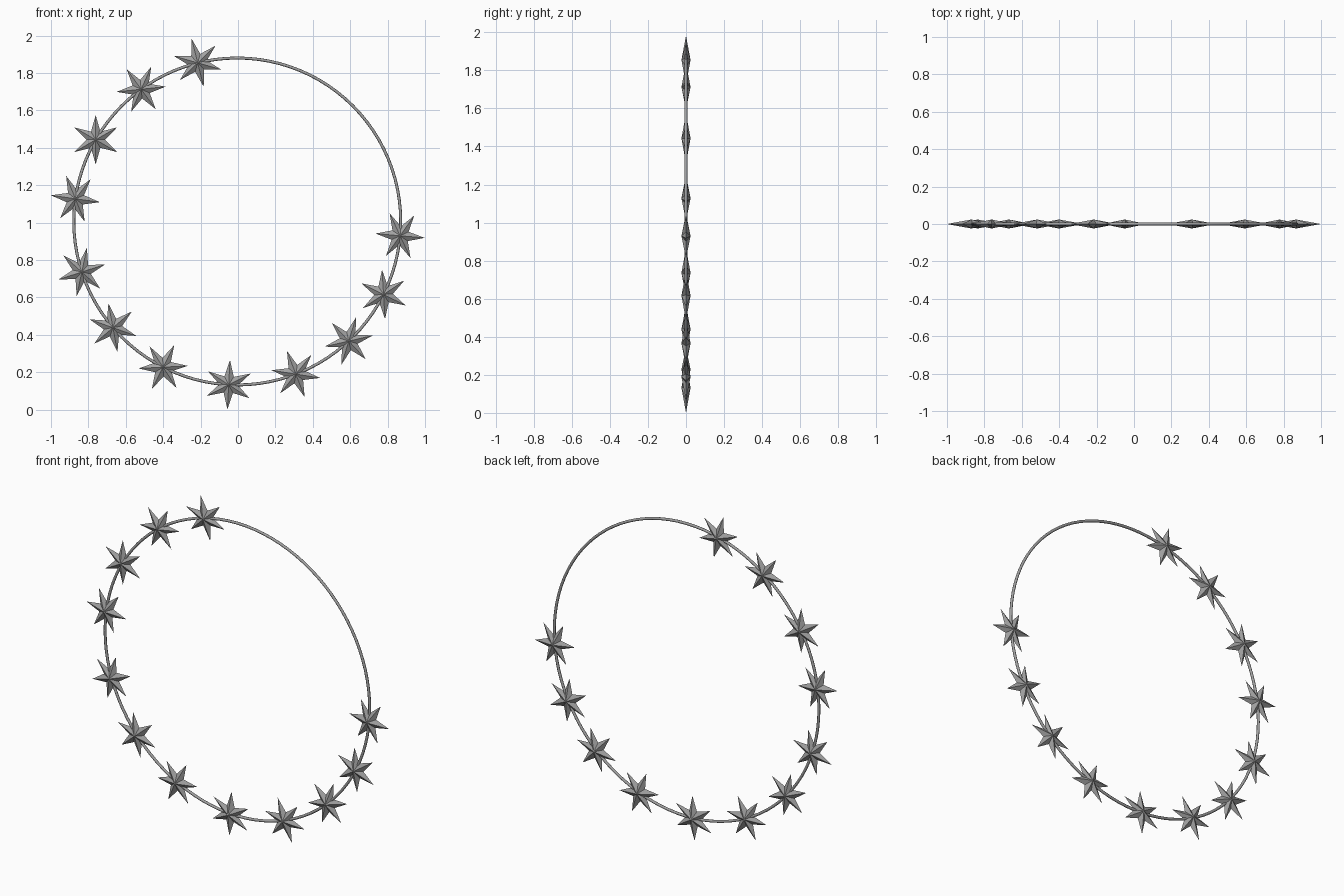
import bpy, bmesh
from math import cos, sin, pi, radians

cube = bpy.data.objects.get("Cube")
if cube:
    bpy.data.objects.remove(cube)

CX, CZ, RING = -0.004, 1.006, 0.874
TIP, NOTCH, DEPTH, POINTS = 0.132, 0.05, 0.024, 6

metal = bpy.data.materials.new("grey metal")
metal.use_nodes = True
grey = (0.36, 0.36, 0.36, 1)
metal.diffuse_color = grey
metal.node_tree.nodes["Principled BSDF"].inputs["Base Color"].default_value = grey

# Thin wire hoop, standing upright
bpy.ops.mesh.primitive_torus_add(location=(CX, 0, CZ), rotation=(pi / 2, 0, 0),
                                 major_radius=RING, minor_radius=0.008,
                                 major_segments=96, minor_segments=10)
hoop = bpy.context.object
hoop.name = "hoop"
hoop.data.materials.append(metal)
bpy.ops.object.shade_smooth()

# Faceted star: zigzag outline joined to a front and a back peak
bm = bmesh.new()
rim = []
for i in range(POINTS * 2):
    r = NOTCH if i % 2 else TIP
    a = pi * i / POINTS
    rim.append(bm.verts.new((r * cos(a), 0, r * sin(a))))
for y in (-DEPTH, DEPTH):
    peak = bm.verts.new((0, y, 0))
    for i, v in enumerate(rim):
        bm.faces.new((v, rim[(i + 1) % len(rim)], peak))
bmesh.ops.recalc_face_normals(bm, faces=bm.faces)
star_mesh = bpy.data.meshes.new("star")
bm.to_mesh(star_mesh)
bm.free()
star_mesh.materials.append(metal)

# Stars along the hoop, each with one tip pointing outward
for n, deg in enumerate((104, 126, 150, 172, 198, 220.5, 243, 267, 291, 313, 333.5, 355)):
    a = radians(deg)
    star = bpy.data.objects.new(f"star_{n + 1}", star_mesh)
    star.location = (CX + RING * cos(a), 0, CZ + RING * sin(a))
    star.rotation_euler = (0, -a, 0)
    bpy.context.collection.objects.link(star)
